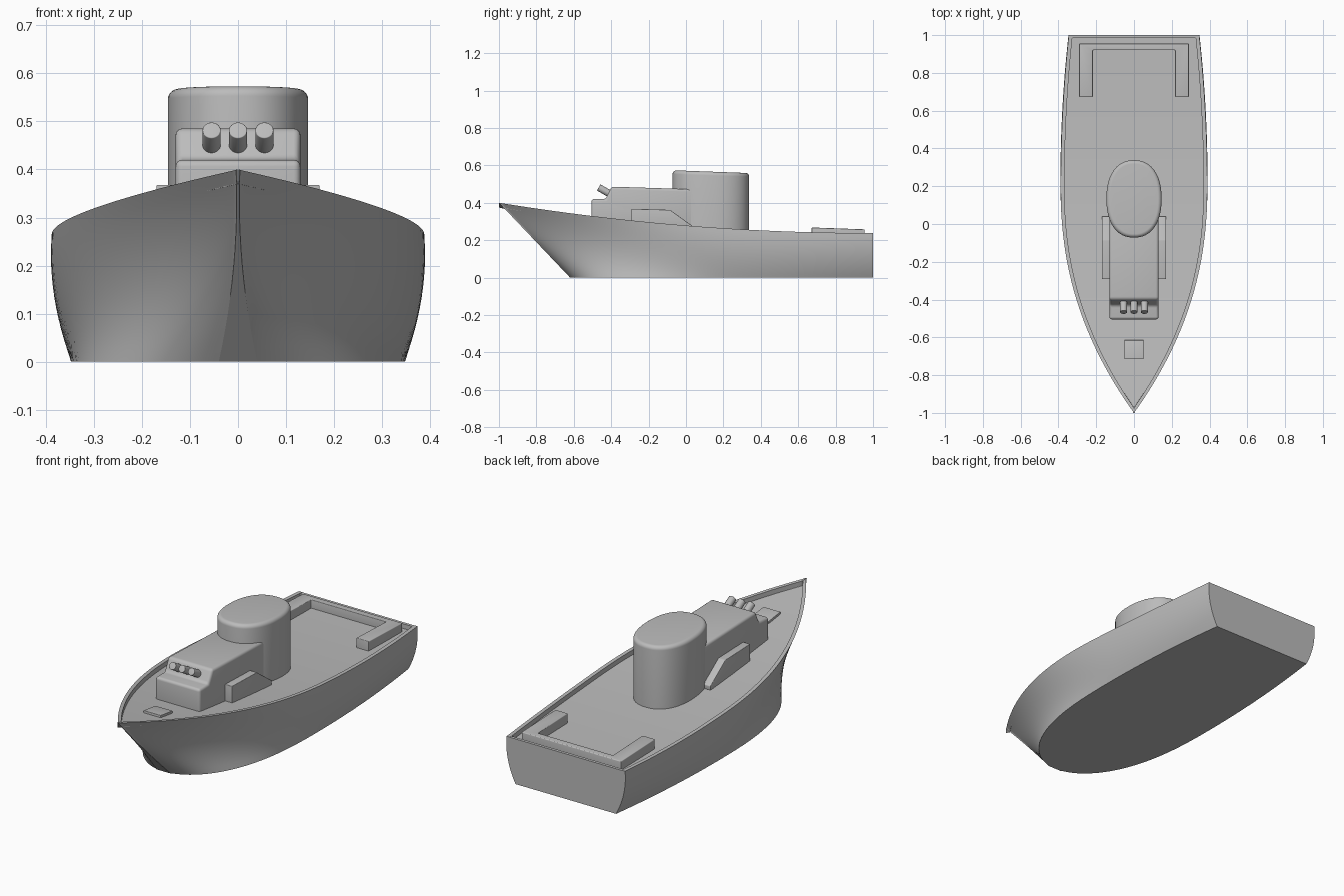
import bpy, bmesh, math

cube = bpy.data.objects.get("Cube")
if cube:
    bpy.data.objects.remove(cube, do_unlink=True)

grey = bpy.data.materials.new("plain grey")
grey.use_nodes = True
grey.diffuse_color = (0.5, 0.5, 0.5, 1)
grey.node_tree.nodes["Principled BSDF"].inputs["Base Color"].default_value = (0.5, 0.5, 0.5, 1)


def skin(name, rings, bevel=0.0, angle=35):
    """Join closed rings of points into a capped solid."""
    bm = bmesh.new()
    loops = [[bm.verts.new(p) for p in ring] for ring in rings]
    n = len(loops[0])
    for a, b in zip(loops, loops[1:]):
        for i in range(n):
            j = (i + 1) % n
            bm.faces.new((a[i], a[j], b[j], b[i]))
    bm.faces.new(loops[0][::-1])
    bm.faces.new(loops[-1])
    bmesh.ops.remove_doubles(bm, verts=bm.verts, dist=1e-5)
    bmesh.ops.recalc_face_normals(bm, faces=bm.faces)
    mesh = bpy.data.meshes.new(name)
    bm.to_mesh(mesh)
    bm.free()
    mesh.materials.append(grey)
    obj = bpy.data.objects.new(name, mesh)
    bpy.context.collection.objects.link(obj)
    bpy.ops.object.select_all(action='DESELECT')
    obj.select_set(True)
    bpy.context.view_layer.objects.active = obj
    if bevel:
        mod = obj.modifiers.new("soft edges", 'BEVEL')
        mod.width = bevel
        mod.segments = 4
        mod.limit_method = 'ANGLE'
        mod.angle_limit = math.radians(30)
        bpy.ops.object.modifier_apply(modifier=mod.name)
    bpy.ops.object.shade_smooth_by_angle(angle=math.radians(angle))
    return obj


def side_prism(name, profile, x0, x1, bevel=0.0):
    return skin(name, [[(x, y, z) for y, z in profile] for x in (x0, x1)], bevel)


def plan_prism(name, outline, bottom, top, bevel=0.0):
    """Upright prism whose top height is a function of y."""
    return skin(name, [[(x, y, bottom) for x, y in outline],
                       [(x, y, top(y)) for x, y in outline]], bevel)


# Hull lines
def sheer(y):
    return 0.238 + 0.162 * ((1 - y) / 2) ** 2


def deck(y):
    return sheer(y) - 0.025


def rail_width(y):
    if y < 0.2:
        return max(0.388 * (1 - ((0.2 - y) / 1.2) ** 2.22), 0.004)
    return 0.388 - 0.043 * ((y - 0.2) / 0.8) ** 2


def keel_width(y):
    if y < 0.2:
        s = min((0.2 - y) / 0.82, 1)
        return max(0.348 * (1 - s ** 2.7) ** 0.5, 0.04)
    return 0.348 - 0.055 * ((y - 0.2) / 0.8) ** 2


def station(u, well=True):
    y_top = 2 * u - 1
    half = []
    levels = 12
    for k in range(levels + 1):
        v = k / levels
        stem = -0.62 - 0.38 * v
        low = keel_width(-0.62 + 1.62 * u)
        x = low + (rail_width(y_top) - low) * v * (2.45 - 1.45 * v)
        half.append((max(x, 0.003), stem + (1 - stem) * u, v * sheer(y_top)))
    inner = max(rail_width(y_top) - 0.02, 0.001)
    half.append((inner, y_top, sheer(y_top)))
    half.append((inner, y_top, deck(y_top) if well else sheer(y_top) - 0.0005))
    return half + [(-x, y, z) for x, y, z in reversed(half)]


# Hull with recessed deck and closed stern rail
count = 60
rings = [station(0.992 * (i / count) ** 1.6) for i in range(count + 1)]
rings += [station(0.9921, False), station(1, False)]
skin("hull", rings, angle=40)

# Deckhouse with stepped front
side_prism("deckhouse", [(-0.505, 0.25), (-0.505, 0.42), (-0.43, 0.42),
                         (-0.398, 0.486), (0.05, 0.472), (0.05, 0.25)],
           -0.13, 0.13, 0.014)

# Side lockers
for label, s in (("left", 1), ("right", -1)):
    side_prism(label + "_side_locker", [(-0.292, 0.25), (-0.292, 0.368), (-0.085, 0.362),
                                        (0.04, 0.272), (0.04, 0.25)],
               s * 0.12, s * 0.17, 0.003)

# Oval tower
oval = []
for i in range(72):
    a = math.tau * i / 72
    c, s = math.cos(a), math.sin(a)
    oval.append((0.146 * math.copysign(abs(c) ** 0.88, c),
                 0.133 + 0.205 * math.copysign(abs(s) ** 0.88, s)))


def tower_ring(inset, drop):
    k = 1 - inset / 0.146
    m = 1 - inset / 0.205
    return [(x * k, 0.133 + (y - 0.133) * m, 0.573 - 0.033 * (y + 0.07) - drop) for x, y in oval]


bend = [math.pi / 2 * i / 6 for i in range(7)]
skin("tower", [[(x, y, 0.2) for x, y in oval]] +
     [tower_ring(0.02 * (1 - math.cos(t)), 0.02 * (1 - math.sin(t))) for t in bend])

# Three forward tubes, tilted up
tilt = math.radians(30)
for label, cx in (("left", 0.055), ("middle", 0), ("right", -0.055)):
    tube = []
    for d in (0, 0.1):
        ring = []
        for i in range(32):
            a = math.tau * i / 32
            p, q = 0.019 * math.cos(a), 0.019 * math.sin(a)
            ring.append((cx + p, -0.467 + d * math.cos(tilt) + q * math.sin(tilt),
                         0.482 - d * math.sin(tilt) + q * math.cos(tilt)))
        tube.append(ring)
    skin(label + "_tube", tube, 0.002)

# Fore hatch
plan_prism("fore_hatch", [(-0.05, -0.715), (0.05, -0.715), (0.05, -0.615), (-0.05, -0.615)],
           0.28, lambda y: deck(y) + 0.012, 0.002)

# Stern bench
half = [(0.29, 0.955), (0.29, 0.672), (0.218, 0.672), (0.218, 0.92)]
plan_prism("stern_bench", half + [(-x, y) for x, y in reversed(half)],
           0.18, lambda y: 0.268 - 0.035 * (y - 0.67), 0.004)
